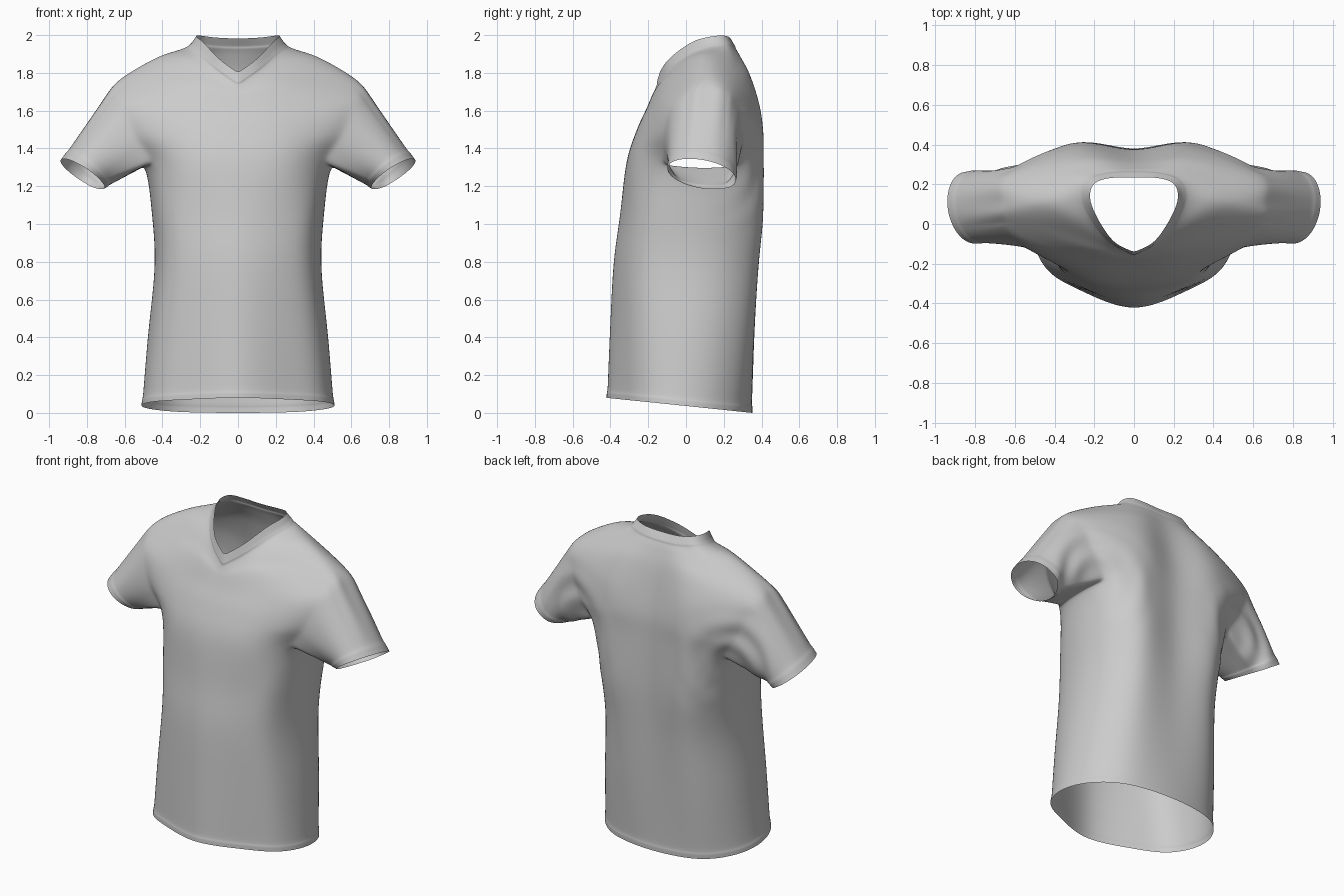
import bpy, bmesh, math
from mathutils import Vector as V

if "Cube" in bpy.data.objects:
    bpy.data.objects.remove(bpy.data.objects["Cube"])


def spline(pts, t, first=None, last=None):
    """Catmull-Rom through pts, t in 0..len-1, optional ghost end points."""
    first = first or pts[0] * 2 - pts[1]
    last = last or pts[-1] * 2 - pts[-2]
    p = [first] + pts + [last]
    i = min(int(t), len(pts) - 2)
    f = t - i
    a, b, c, d = p[i:i + 4]
    return 0.5 * (2 * b + (c - a) * f + (2 * a - 5 * b + 4 * c - d) * f * f
                  + (3 * b - a - 3 * c + d) * f ** 3)


def flip(p):
    return V((-p.x, p.y, p.z))


# Lower body rings: height, half width, front y, side y, back y, hem tilt, back hollow, front fullness
body = [(0.00, 0.508, -0.42, -0.03, 0.348, 0.08, 0.00, 0.75),
        (0.38, 0.478, -0.405, 0.00, 0.37, 0.05, 0.01, 0.80),
        (0.76, 0.442, -0.385, 0.03, 0.39, 0.03, 0.02, 0.85),
        (1.05, 0.456, -0.35, 0.06, 0.408, 0.00, 0.03, 0.87)]
rings = []
for z, a, f, m, b, tilt, dip, full in body:
    xy = [(0, f), (0.56 * a, m + (f - m) * full), (0.88 * a, m + (f - m) * (full - .28)), (a, m),
          (0.9 * a, m + (b - m) * (0.5 + 4 * dip)), (0.58 * a, m + (b - m) * (0.88 + 4 * dip)), (0, b - dip)]
    rings.append([V((x, y, z + tilt * (0.35 - y) / 0.77)) for x, y in xy])

# Upper rings, front centre to back centre: armpit, chest, yoke, shoulder, mid shoulder
upper = [
    [(0, -.315, 1.33), (.27, -.275, 1.33), (.445, -.13, 1.32), (.495, .09, 1.305), (.45, .295, 1.32), (.28, .41, 1.35), (0, .375, 1.35)],
    [(0, -.26, 1.50), (.28, -.23, 1.50), (.54, -.12, 1.47), (.6, .09, 1.48), (.55, .30, 1.47), (.28, .41, 1.50), (0, .37, 1.50)],
    [(0, -.21, 1.61), (.27, -.175, 1.63), (.60, -.075, 1.62), (.64, .1, 1.63), (.61, .275, 1.62), (.28, .385, 1.65), (0, .345, 1.65)],
    [(0, -.18, 1.68), (.24, -.125, 1.74), (.63, .01, 1.715), (.65, .11, 1.745), (.64, .225, 1.715), (.27, .335, 1.79), (0, .315, 1.79)],
    [(0, -.166, 1.71), (.16, -.10, 1.79), (.35, .02, 1.86), (.43, .12, 1.882), (.38, .23, 1.86), (.19, .285, 1.885), (0, .285, 1.88)],
]
# Collar seam and neck edge
collar = [
    [(0, -.158, 1.735), (.12, -.092, 1.82), (.215, .02, 1.90), (.265, .13, 1.935), (.235, .22, 1.945), (.13, .257, 1.935), (0, .262, 1.93)],
    [(0, -.138, 1.80), (.10, -.085, 1.875), (.18, .03, 1.96), (.218, .13, 1.99), (.198, .2, 1.995), (.12, .228, 1.985), (0, .23, 1.98)],
]
rings += [[V(p) for p in r] for r in upper + collar]

# Sample every ring into columns; collar rings keep a V point at the front
COLS = 24
cols = [[spline(r, c / 4, None if i > 8 else flip(r[1]), flip(r[-2]))
         for i, r in enumerate(rings)] for c in range(COLS + 1)]
rows = [0, .04, .085, .105, .3, .55, .8] + [1 + i / 4 for i in range(32)] + [9, 9.12, 9.3, 9.65, 10]

bm = bmesh.new()
grid = [[bm.verts.new(spline(cols[c], t)) for c in range(COLS + 1)] for t in rows]
lo, hi, left, right = rows.index(4), rows.index(7), 8, 16
band = {}
for r, t in enumerate(rows):
    if t < .09 or t > 9.1:
        band.update({v: 0.004 for v in grid[r]})

# Body faces, leaving the armhole open
for r in range(len(rows) - 1):
    for c in range(COLS):
        if not (lo <= r < hi and left <= c < right):
            bm.faces.new((grid[r][c], grid[r][c + 1], grid[r + 1][c + 1], grid[r + 1][c]))

# Sleeve grown from the armhole loop to a tilted oval cuff
loop = ([grid[lo][c] for c in range(12, left, -1)] + [grid[r][left] for r in range(lo, hi)]
        + [grid[hi][c] for c in range(left, right)] + [grid[r][right] for r in range(hi, lo, -1)]
        + [grid[lo][c] for c in range(right, 12, -1)])
n = len(loop)
centre, across, side = V((.822, .083, 1.265)), V((.113, 0, .073)), V((.02, .178, -.028))
cuff = [centre - across * math.cos(2 * math.pi * k / n)
        - side * math.sin(2 * math.pi * k / n) for k in range(n)]
start = [v.co.copy() for v in loop]
prev = loop
for s in (.06, .14, .24, .35, .46, .57, .68, .79, .88, .9, .95, 1):
    ring = [bm.verts.new(start[k].lerp(cuff[k], s)) for k in range(n)]
    if s > .89:
        band.update({v: 0.004 for v in ring})
    for k in range(n):
        j = (k + 1) % n
        bm.faces.new((prev[k], ring[k], ring[j], prev[j]))
    prev = ring

# Relax the armhole seam
near = [v for v in bm.verts if v.co.x > .42 and 1.25 < v.co.z < 1.85 and not v.is_boundary]
for _ in range(2):
    bmesh.ops.smooth_vert(bm, verts=near, factor=0.3, use_axis_x=True, use_axis_y=True, use_axis_z=True)

# Raised hem bands and cloth folds behind the arm
bm.normal_update()
moves = {}
for v in bm.verts:
    d = (v.co - V((.50, .2, 1.30))).length
    fold = 0.009 * math.sin(d * 46) * math.exp(-((d - .22) / .12) ** 2) * max(0, v.normal.y)
    moves[v] = v.normal * (band.get(v, 0) + fold)
for v, m in moves.items():
    v.co += m
for row in grid:
    row[0].co.x = row[-1].co.x = 0
for v in bm.verts:
    v.co.z = max(v.co.z, 0)

mesh = bpy.data.meshes.new("tshirt")
bm.to_mesh(mesh)
bm.free()
mesh.polygons.foreach_set("use_smooth", [True] * len(mesh.polygons))
shirt = bpy.data.objects.new("tshirt", mesh)
bpy.context.collection.objects.link(shirt)
mirror = shirt.modifiers.new("mirror", 'MIRROR')
mirror.use_clip = True
sub = shirt.modifiers.new("smooth", 'SUBSURF')
sub.levels = sub.render_levels = 2
